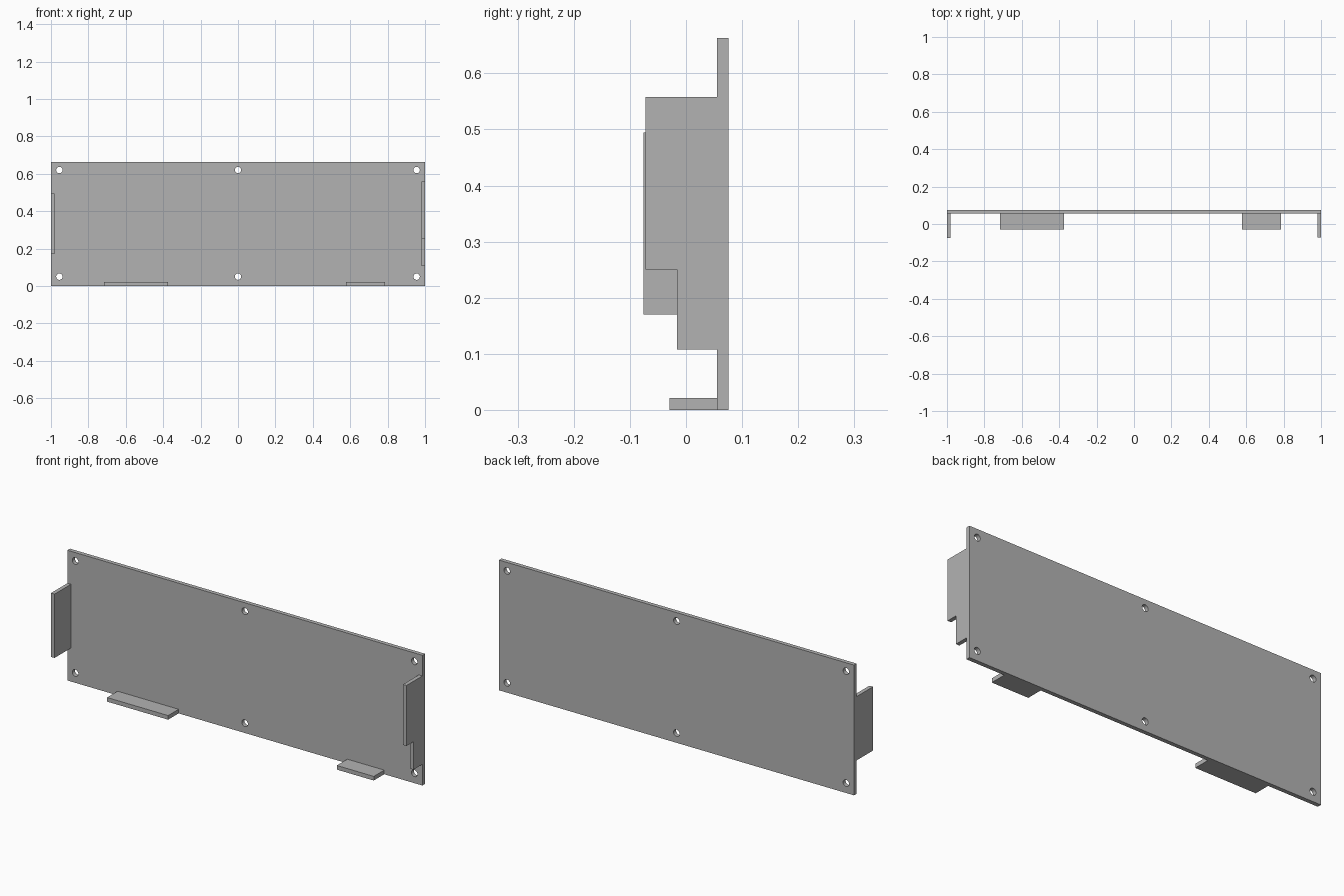
import bpy
import bmesh
from math import radians
from mathutils import Matrix, Vector

cube = bpy.data.objects.get("Cube")
if cube:
    bpy.data.objects.remove(cube, do_unlink=True)

# Single bare-metal grey
grey = bpy.data.materials.new("sheet grey")
grey.use_nodes = True
colour = (0.45, 0.45, 0.45, 1)
grey.diffuse_color = colour
grey.node_tree.nodes["Principled BSDF"].inputs["Base Color"].default_value = colour

THICK = 0.02
BACK, FACE = 0.076, 0.055   # rear and front planes of the panel
HEIGHT = 0.663


def finish(name, bm):
    bmesh.ops.recalc_face_normals(bm, faces=bm.faces)
    mesh = bpy.data.meshes.new(name)
    bm.to_mesh(mesh)
    bm.free()
    mesh.materials.append(grey)
    obj = bpy.data.objects.new(name, mesh)
    bpy.context.collection.objects.link(obj)
    return obj


def box(name, x0, x1, y0, y1, z0, z1):
    bm = bmesh.new()
    size = Vector((x1 - x0, y1 - y0, z1 - z0))
    centre = Vector((x0 + x1, y0 + y1, z0 + z1)) / 2
    bmesh.ops.create_cube(bm, size=1, matrix=Matrix.LocRotScale(centre, None, size))
    return finish(name, bm)


def side_flange(name, x0, profile):
    """Extrude a (y, z) outline along x by the sheet thickness."""
    bm = bmesh.new()
    face = bm.faces.new([bm.verts.new((x0, y, z)) for y, z in profile])
    extruded = bmesh.ops.extrude_face_region(bm, geom=[face], use_keep_orig=True)
    verts = [v for v in extruded["geom"] if isinstance(v, bmesh.types.BMVert)]
    bmesh.ops.translate(bm, verts=verts, vec=(THICK, 0, 0))
    return finish(name, bm)


# Main panel
panel = box("panel", -1, 1, FACE, BACK, 0, HEIGHT)

# Six screw holes
bm = bmesh.new()
for x in (-0.955, 0, 0.955):
    for z in (0.05, 0.62):
        place = Matrix.Translation((x, (FACE + BACK) / 2, z)) @ Matrix.Rotation(radians(90), 4, "X")
        bmesh.ops.create_cone(bm, cap_ends=True, segments=32, radius1=0.017,
                              radius2=0.017, depth=0.1, matrix=place)
cutter = finish("screw_hole_cutter", bm)
cutter.hide_render = True
cutter.hide_set(True)
cut = panel.modifiers.new("screw holes", "BOOLEAN")
cut.operation = "DIFFERENCE"
cut.solver = "EXACT"
cut.object = cutter

# Bottom lips
box("bottom_lip_right", -0.717, -0.373, -0.029, FACE, 0, 0.021)
box("bottom_lip_left", 0.577, 0.785, -0.029, FACE, 0, 0.021)

# Side flanges: plain on the right, notched on the left
side_flange("flange_right", -1,
            [(FACE, 0.17), (-0.076, 0.17), (-0.076, 0.495), (FACE, 0.495)])
side_flange("flange_left", 1 - THICK,
            [(FACE, 0.108), (-0.016, 0.108), (-0.016, 0.25),
             (-0.072, 0.25), (-0.072, 0.558), (FACE, 0.558)])
